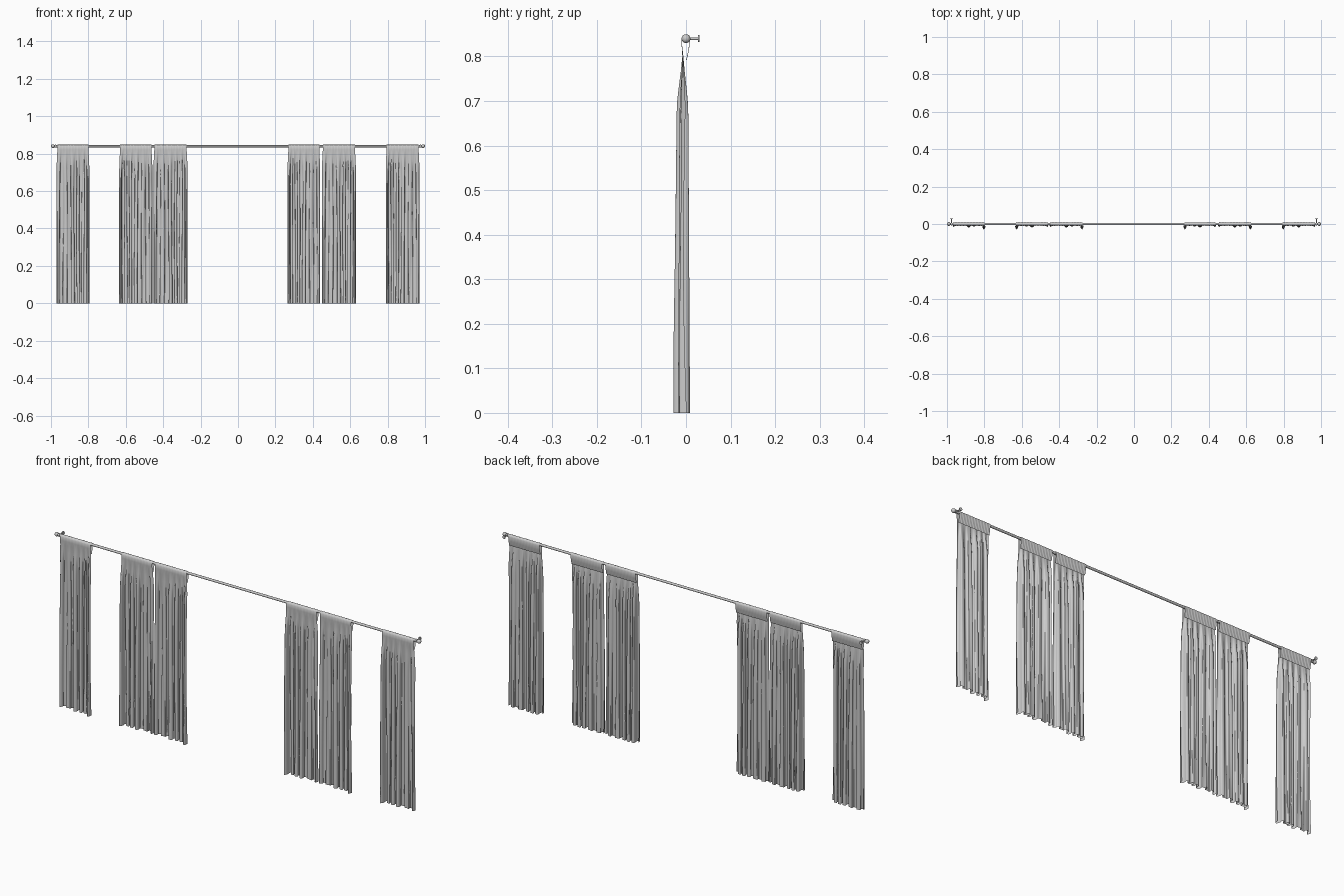
import bpy, bmesh, math
from mathutils import Vector

if "Cube" in bpy.data.objects:
    bpy.data.objects.remove(bpy.data.objects["Cube"], do_unlink=True)


def material(name, value):
    m = bpy.data.materials.new(name)
    m.use_nodes = True
    colour = (value, value, value, 1)
    m.diffuse_color = colour
    m.node_tree.nodes["Principled BSDF"].inputs["Base Color"].default_value = colour
    return m


fabric = material("light grey", 0.6)
ROD_Z = 0.84


def finish(ob, name, angle=40):
    ob.name = name
    ob.data.materials.append(fabric)
    bpy.ops.object.select_all(action="DESELECT")
    ob.select_set(True)
    bpy.context.view_layer.objects.active = ob
    bpy.ops.object.shade_smooth_by_angle(angle=math.radians(angle))


def cylinder(name, start, end, radius, sides=16):
    a, b = Vector(start), Vector(end)
    bpy.ops.mesh.primitive_cylinder_add(vertices=sides, radius=radius, depth=(b - a).length,
                                        location=(a + b) / 2)
    ob = bpy.context.object
    ob.rotation_euler = (b - a).to_track_quat("Z", "Y").to_euler()
    finish(ob, name)


def smooth(t):
    t = max(0, min(1, t))
    return t * t * (3 - 2 * t)


def fold(u, z):
    """Forward depth of the cloth, 0 at the back and 1 at the deepest pleat."""
    phase = 2 * math.pi * (5.5 * u + 0.22 * math.sin(7 * u + 1) + 0.06 * math.sin(5 * z + 9 * u))
    height = 0.52 + 0.14 * math.sin(11 * u + 2) + 0.4 * smooth((u - 0.75) / 0.15)
    ripple = 0.06 * math.sin(67 * u + 3 * z)
    return max(0, min(1, (0.5 - 0.5 * math.cos(phase)) * height + ripple)), phase


# One pleated sheet: hangs in front, wraps over the rod and is hemmed behind it
def curtain(name, x0, x1, side):
    columns, rows = 100, 24
    bm = bmesh.new()
    grid = []
    for r in range(rows + 1):
        z = 0.80 * r / rows
        grow = smooth((0.83 - z) / 0.16) * (0.72 + 0.28 * (1 - z / 0.8))
        line = []
        for c in range(columns + 1):
            u = c / columns
            depth, phase = fold(u, z)
            y = (0.009 - 0.039 * depth) * grow - 0.007 * (1 - grow)
            s = u + 0.025 * grow * math.sin(2 * phase) * min(1, 8 * u, 8 * (1 - u))
            s = 0.5 + (s - 0.5) * (0.95 + 0.05 * smooth((0.84 - z) / 0.12))
            line.append((s, y, z))
        grid.append(line)
    sleeve = [(-0.009, 0.822), (-0.0095, 0.838), (-0.006, 0.845), (0, 0.848),
              (0.006, 0.845), (0.009, 0.838), (0.006, 0.815), (0.001, 0.792)]
    for y, z in sleeve:
        grid.append([(0.5 + (c / columns - 0.5) * 0.95,
                      y + 0.0006 * math.sin(c * 1.3), z) for c in range(columns + 1)])
    verts = []
    for line in grid:
        verts.append([bm.verts.new((x0 + (x1 - x0) * (s if side > 0 else 1 - s), y, z))
                      for s, y, z in line])
    for lower, upper in zip(verts, verts[1:]):
        for c in range(columns):
            face = [lower[c], lower[c + 1], upper[c + 1], upper[c]]
            bm.faces.new(face if side > 0 else face[::-1])
    mesh = bpy.data.meshes.new(name)
    bm.to_mesh(mesh)
    bm.free()
    ob = bpy.data.objects.new(name, mesh)
    bpy.context.collection.objects.link(ob)
    finish(ob, name, 60)


panels = [("right_outer", -0.97, -0.795, 1), ("right_middle", -0.635, -0.458, -1),
          ("right_inner", -0.452, -0.27, 1), ("left_inner", 0.265, 0.439, -1),
          ("left_middle", 0.449, 0.63, 1), ("left_outer", 0.79, 0.97, -1)]
for label, x0, x1, side in panels:
    curtain(label + "_curtain", x0, x1, side)

# Rod, ball finials and wall brackets
cylinder("curtain_rod", (-0.985, 0, ROD_Z), (0.985, 0, ROD_Z), 0.006)
for label, sx in (("right", -1), ("left", 1)):
    bpy.ops.mesh.primitive_uv_sphere_add(segments=16, ring_count=10, radius=0.01,
                                         location=(sx * 0.99, 0, ROD_Z))
    finish(bpy.context.object, label + "_finial")
    x = sx * 0.975
    cylinder(label + "_bracket_collar", (x - 0.003, 0, ROD_Z), (x + 0.003, 0, ROD_Z), 0.008)
    cylinder(label + "_bracket_arm", (x, 0, ROD_Z), (x, 0.028, ROD_Z), 0.003, 12)
    cylinder(label + "_wall_plate", (x, 0.027, ROD_Z), (x, 0.03, ROD_Z), 0.008)
